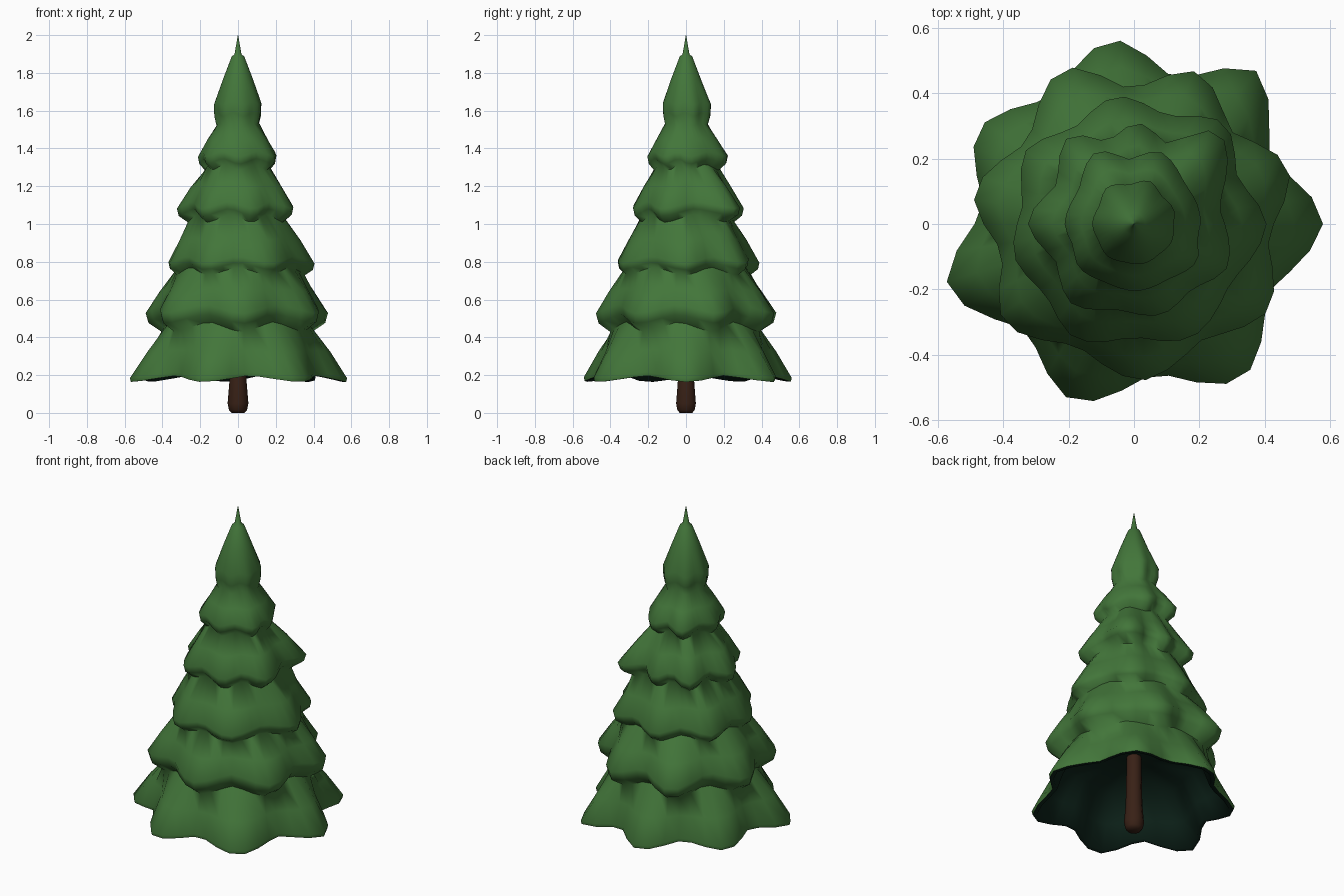
import bpy, bmesh, math

if "Cube" in bpy.data.objects:
    bpy.data.objects.remove(bpy.data.objects["Cube"])

N = 42  # points per foliage ring


def material(name, color):
    m = bpy.data.materials.new(name)
    m.diffuse_color = (*color, 1)
    m.use_nodes = True
    m.node_tree.nodes["Principled BSDF"].inputs["Base Color"].default_value = m.diffuse_color
    return m


def loft(name, rings, mats, dark_from=None):
    """Skin a list of equal-length point rings, ordered top to bottom."""
    bm = bmesh.new()
    vr = [[bm.verts.new(p) for p in ring] for ring in rings]
    n = len(vr[0])
    for k in range(len(vr) - 1):
        for i in range(n):
            j = (i + 1) % n
            f = bm.faces.new((vr[k][i], vr[k + 1][i], vr[k + 1][j], vr[k][j]))
            if dark_from is not None and k >= dark_from:
                f.material_index = 1
    bm.faces.new(vr[0])
    f = bm.faces.new(vr[-1][::-1])
    f.material_index = len(mats) - 1
    bmesh.ops.recalc_face_normals(bm, faces=bm.faces)
    me = bpy.data.meshes.new(name)
    bm.to_mesh(me)
    bm.free()
    ob = bpy.data.objects.new(name, me)
    bpy.context.collection.objects.link(ob)
    for m in mats:
        me.materials.append(m)
    bpy.ops.object.select_all(action='DESELECT')
    ob.select_set(True)
    bpy.context.view_layer.objects.active = ob
    bpy.ops.object.shade_smooth_by_angle(angle=math.radians(75))
    return ob


def lobe_shape(lobes, valley):
    """Per point (radius, lobe weight): branch tips at given angles, valleys between."""
    out = []
    for i in range(N):
        a = 360 * i / N
        for k in range(len(lobes)):
            a0, r0 = lobes[k]
            a1, r1 = lobes[(k + 1) % len(lobes)]
            span = (a1 - a0) % 360
            d = (a - a0) % 360
            if d < span:
                t = d / span
                w = 0.5 * abs(1 - 2 * t) + 0.25 + 0.25 * math.cos(2 * math.pi * t)
                tip = r0 if t < 0.5 else r1
                out.append((valley + (tip - valley) * w, w))
                break
    return out


def ring(z, r, shape=None, mean=1, amount=1, droop=0):
    """Ring of mean radius r, taking a share of the tier's lobed shape."""
    pts = []
    for i in range(N):
        a = 2 * math.pi * i / N
        s, w = shape[i] if shape else (mean, 0.5)
        rr = r + (s - mean) * amount
        pts.append((rr * math.cos(a), rr * math.sin(a), z - droop * (w - 0.5)))
    return pts


green = material("needles", (0.055, 0.18, 0.042))
dark = material("needles_underside", (0.004, 0.016, 0.01))
brown = material("bark", (0.04, 0.015, 0.008))

# Foliage tiers: hem z, droop, neck z, neck radius, valley radius, branch tips (angle, radius)
tiers = [
    (1.64, 0.02, 1.53, 0.112, 0.12,
     [(20, .13), (70, .14), (125, .14), (180, .128), (230, .128), (285, .125), (335, .128)]),
    (1.37, 0.03, 1.30, 0.172, 0.198,
     [(5, .205), (70, .235), (118, .25), (180, .212), (218, .215), (272, .205), (330, .225)]),
    (1.10, 0.04, 1.03, 0.25, 0.265,
     [(47, .385), (88, .31), (127, .335), (179, .325), (232, .31), (287, .29), (335, .315)]),
    (0.81, 0.04, 0.75, 0.335, 0.345,
     [(0, .405), (48, .415), (98, .395), (146, .40), (195, .38), (243, .395), (297, .39)]),
    (0.55, 0.05, 0.455, 0.39, 0.41,
     [(20, .505), (67, .505), (115, .525), (169, .50), (217, .50), (273, .48), (328, .49)]),
    (0.20, 0.035, None, None, 0.46,
     [(1, .58), (51, .60), (97, .57), (149, .56), (199, .605), (251, .575), (305, .58)]),
]
rings = [ring(2.0, 0.001), ring(1.90, 0.018), ring(1.885, 0.034), ring(1.77, 0.078)]
prev = None
for z, droop, nz, nr, valley, lobes in tiers:
    sh = lobe_shape(lobes, valley)
    r = sum(s for s, w in sh) / N
    if prev:
        pz, pr = prev
        rings.append(ring((pz + z) / 2, (pr + r) / 2, sh, r, 0.6, droop * 0.3))
    rings.append(ring(z, r, sh, r, 1, droop))
    if nz:
        rings.append(ring(z - (z - nz) * 0.55, r - (r - nr) * 0.2, sh, r, 0.95, droop))
        rings.append(ring(nz, nr, sh, r, 0.55, droop * 1.1))
        prev = (nz, nr)
    else:
        # Lower lip and hollow underside
        rings.append(ring(0.18, r - 0.005, sh, r, 1, droop))
        n_dark = len(rings) - 1
        rings.append(ring(0.182, r - 0.03, sh, r, 1, droop))
        rings.append(ring(0.30, 0.44, sh, r, 0.7))
        rings.append(ring(0.44, 0.355, sh, r, 0.4))
        rings.append(ring(0.46, 0.04))
loft("foliage", rings, [green, dark], dark_from=n_dark)

# Trunk
trunk = [(0.52, 0.04), (0.3, 0.043), (0.16, 0.046), (0.05, 0.055), (0.015, 0.048), (0, 0.035)]
loft("trunk", [[(r * math.cos(i * math.pi / 5), r * math.sin(i * math.pi / 5), z)
                for i in range(10)] for z, r in trunk], [brown])
